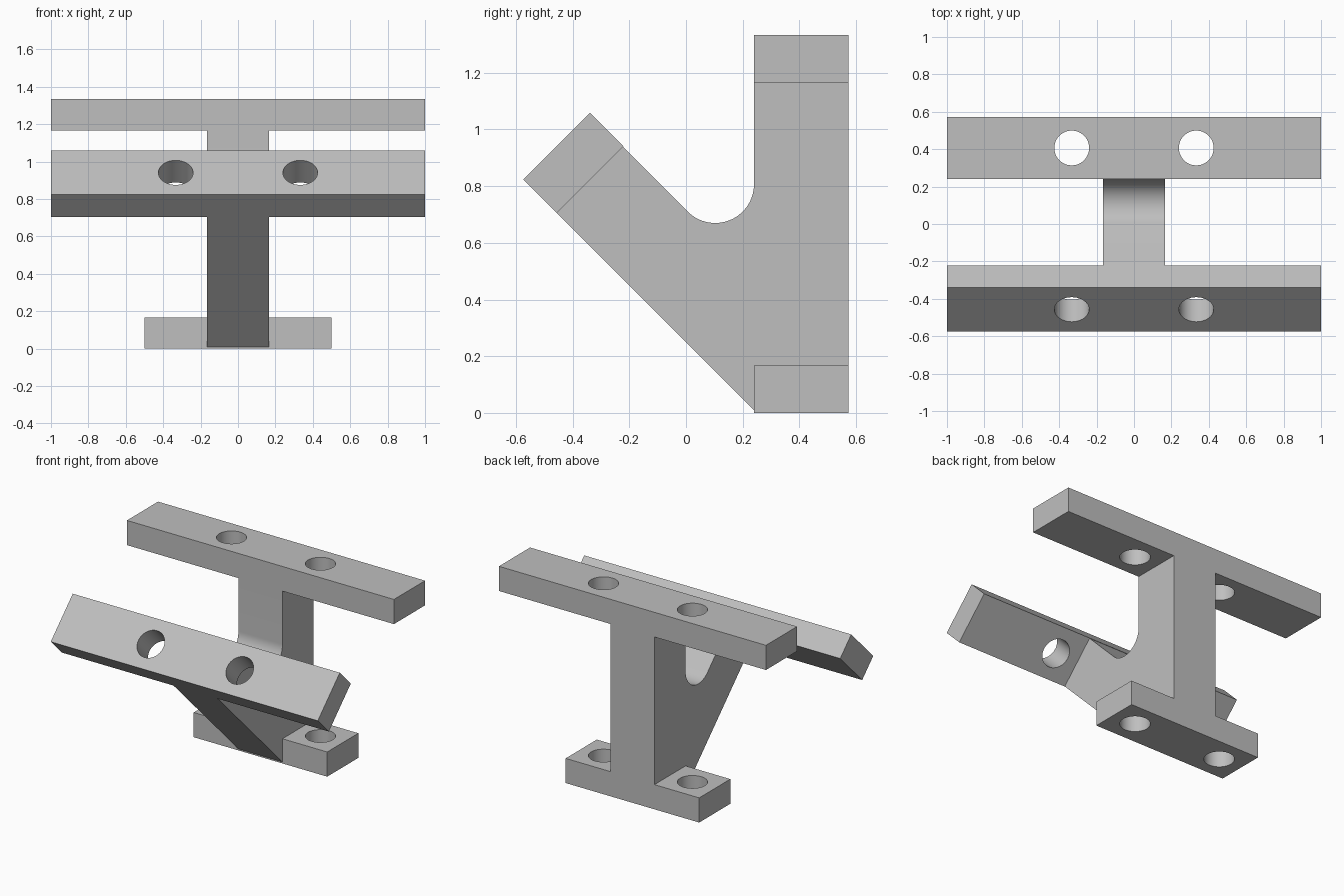
import bpy, bmesh
from math import radians, sin, cos
from mathutils import Matrix, Vector

cube = bpy.data.objects.get("Cube")
if cube:
    bpy.data.objects.remove(cube, do_unlink=True)

GREY = (0.52, 0.52, 0.52, 1)
mat = bpy.data.materials.new("plain grey")
mat.use_nodes = True
mat.diffuse_color = GREY
mat.node_tree.nodes["Principled BSDF"].inputs["Base Color"].default_value = GREY

DEPTH, THICK = 0.333, 0.167      # bar cross-section
HOLE_X, HOLE_R = 0.333, 0.093


def make_object(name, bm):
    bmesh.ops.recalc_face_normals(bm, faces=bm.faces[:])
    mesh = bpy.data.meshes.new(name)
    bm.to_mesh(mesh)
    bm.free()
    mesh.materials.append(mat)
    ob = bpy.data.objects.new(name, mesh)
    bpy.context.collection.objects.link(ob)
    return ob


def combine(target, other, operation):
    mod = target.modifiers.new(operation.title(), 'BOOLEAN')
    mod.operation, mod.object, mod.solver = operation, other, 'EXACT'
    bpy.context.view_layer.objects.active = target
    bpy.ops.object.modifier_apply(modifier=mod.name)
    bpy.data.objects.remove(other, do_unlink=True)


def drilled_bar(name, length, y, z, tilt=0):
    """Flat bar along x with two round holes through its thickness."""
    place = Matrix.Translation((0, y, z)) @ Matrix.Rotation(radians(tilt), 4, 'X')
    bm = bmesh.new()
    bmesh.ops.create_cube(bm, size=1, matrix=place @ Matrix.Diagonal((length, DEPTH, THICK, 1)))
    bar = make_object(name, bm)
    bm = bmesh.new()
    for side in (-1, 1):
        bmesh.ops.create_cone(bm, cap_ends=True, segments=48, radius1=HOLE_R, radius2=HOLE_R,
                              depth=THICK * 2, matrix=place @ Matrix.Translation((side * HOLE_X, 0, 0)))
    cutter = make_object("hole_cutter", bm)
    cutter.hide_render = True
    combine(bar, cutter, 'DIFFERENCE')
    return bar


# Central web: Y-shaped side profile with a rounded crotch
R, CY, CZ = 0.137, 0.103, 0.807
arc = [(CY + R * cos(radians(a)), CZ + R * sin(radians(a))) for a in range(225, 361, 5)]
profile = [(-0.457, 0.707), (0.24, 0.01), (0.24, 0.167), (0.573, 0.167),
           (0.573, 1.167), (0.24, 1.167)] + arc[::-1] + [(-0.223, 0.94)]
bm = bmesh.new()
face = bm.faces.new([bm.verts.new((-0.165, y, z)) for y, z in profile])
grown = bmesh.ops.extrude_face_region(bm, geom=[face])
bmesh.ops.translate(bm, vec=Vector((0.33, 0, 0)),
                    verts=[v for v in grown["geom"] if isinstance(v, bmesh.types.BMVert)])
bracket = make_object("bracket", bm)

# Foot, upper bar and tilted front bar, fused to the web
combine(bracket, drilled_bar("foot", 1.0, 0.4065, THICK / 2), 'UNION')
combine(bracket, drilled_bar("upper_bar", 2.0, 0.4065, 1.25), 'UNION')
combine(bracket, drilled_bar("front_bar", 2.0, -0.398, 0.882, 45), 'UNION')

# Smooth the hole walls and crotch, keep other edges sharp
bpy.ops.object.select_all(action='DESELECT')
bracket.select_set(True)
bpy.context.view_layer.objects.active = bracket
bpy.ops.object.shade_smooth_by_angle(angle=radians(30))
